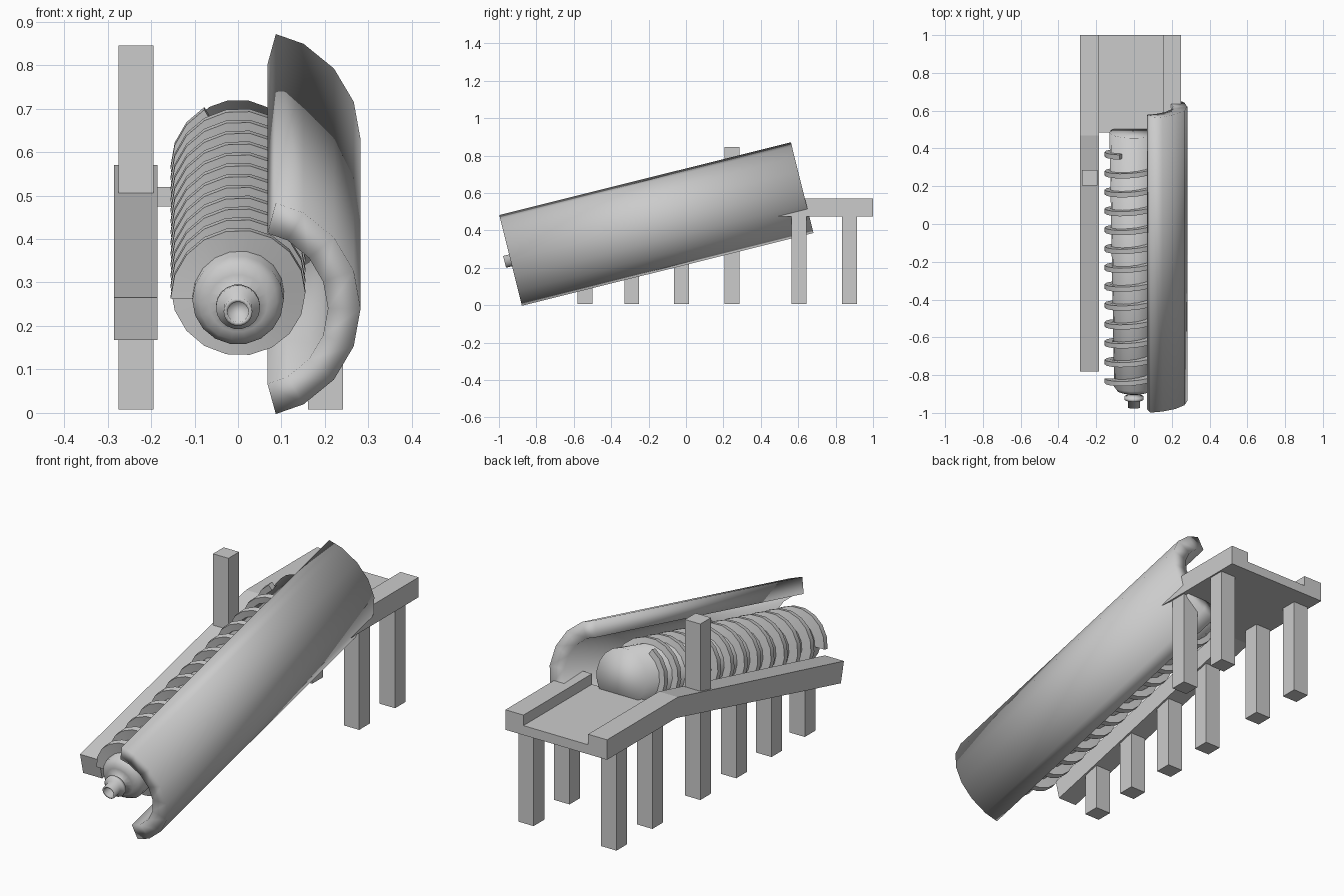
import bpy, bmesh
from math import sin, cos, pi, radians
from mathutils import Matrix

if "Cube" in bpy.data.objects:
    bpy.data.objects.remove(bpy.data.objects["Cube"])

# Tilted frame shared by screw and trough: local y runs up the slope
TILT = Matrix.Translation((0, -0.97, 0.232)) @ Matrix.Rotation(radians(14), 4, 'X')


def finish(name, bm, matrix=None, smooth=None):
    bmesh.ops.recalc_face_normals(bm, faces=bm.faces)
    if matrix:
        bm.transform(matrix)
    me = bpy.data.meshes.new(name)
    bm.to_mesh(me)
    bm.free()
    ob = bpy.data.objects.new(name, me)
    bpy.context.collection.objects.link(ob)
    if smooth:
        bpy.ops.object.select_all(action='DESELECT')
        ob.select_set(True)
        bpy.context.view_layer.objects.active = ob
        bpy.ops.object.shade_smooth_by_angle(angle=radians(smooth))
    return ob


def skin(name, rings, closed=False, matrix=None, smooth=None):
    """Bridge rings of equal point count; cap the ends unless closed."""
    bm = bmesh.new()
    vs = [[bm.verts.new(p) for p in r] for r in rings]
    n = len(vs[0])
    for i in range(len(vs) - (0 if closed else 1)):
        a, b = vs[i], vs[(i + 1) % len(vs)]
        for j in range(n):
            k = (j + 1) % n
            bm.faces.new((a[j], a[k], b[k], b[j]))
    if not closed:
        bm.faces.new(vs[0])
        bm.faces.new(vs[-1])
    return finish(name, bm, matrix, smooth)


def box(name, x0, x1, y0, y1, z0, z1):
    return skin(name, [[(x, y0, z0), (x, y1, z0), (x, y1, z1), (x, y0, z1)]
                       for x in (x0, x1)])


# Open half-round trough around the right of the screw
CX, R_OUT, R_IN, T0, T1 = 0.02, 0.262, 0.187, 0.033, 1.64
rings = []
for deg in (-75, -60, -40, -20, 0, 20, 40, 60, 75):
    a = radians(deg)
    k = 0.988 if abs(deg) == 75 else 1
    rings.append([(CX + r * k * cos(a), t, r * k * sin(a))
                  for r, t in ((R_OUT, T0), (R_OUT, T1), (R_IN, T1), (R_IN, T0))])
skin("trough", rings, matrix=TILT, smooth=180)

# Tapered screw core with stepped nozzle: (radius, distance along axis)
profile = [(0.024, 0.05), (0.024, 0.0), (0.033, 0.0), (0.033, 0.038),
           (0.051, 0.042), (0.051, 0.058), (0.034, 0.062), (0.034, 0.08),
           (0.068, 0.084), (0.09, 0.092), (0.105, 0.112), (0.13, 1.5)]
SEG = 18
core = [[(r * cos(2 * pi * j / SEG), t, r * sin(2 * pi * j / SEG))
         for j in range(SEG)] for r, t in profile]
skin("screw_core", core, matrix=TILT, smooth=100)

# Helical flight wound round the core, starting at the left
START, PITCH, TURNS, HALF = 0.144, 0.103, 12.2, 0.013
flight = []
for i in range(int(TURNS * SEG) + 1):
    u = i / SEG
    a = pi - 2 * pi * u
    t = START + PITCH * u
    flight.append([(r * cos(a), t + d, r * sin(a))
                   for r, d in ((0.09, -HALF), (0.155, -HALF),
                                (0.155, HALF), (0.09, HALF))])
skin("screw_flight", flight, matrix=TILT, smooth=40)

# Left rail: sloped, then level along the landing
side = [(-0.757, 0.168), (0.48, 0.475), (1.0, 0.475),
        (1.0, 0.57), (0.468, 0.57), (-0.78, 0.265)]
skin("left_rail", [[(x, y, z) for y, z in side] for x in (-0.285, -0.185)])

# Landing at the top
box("right_rail", 0.155, 0.25, 0.485, 1.0, 0.475, 0.57)
box("deck", -0.185, 0.155, 0.485, 1.0, 0.475, 0.52)

# Legs; the fourth on the left continues up as a tall post
for i, (y, top) in enumerate([(-0.54, 0.26), (-0.29, 0.32), (-0.025, 0.39),
                              (0.245, 0.845), (0.605, 0.52), (0.875, 0.52)]):
    box("tall_post" if i == 3 else f"left_leg_{i + 1}",
        -0.275, -0.194, y - 0.04, y + 0.04, 0.008, top)
for i, y in enumerate((0.605, 0.875)):
    box(f"right_leg_{i + 1}", 0.161, 0.242, y - 0.04, y + 0.04, 0.008, 0.52)
